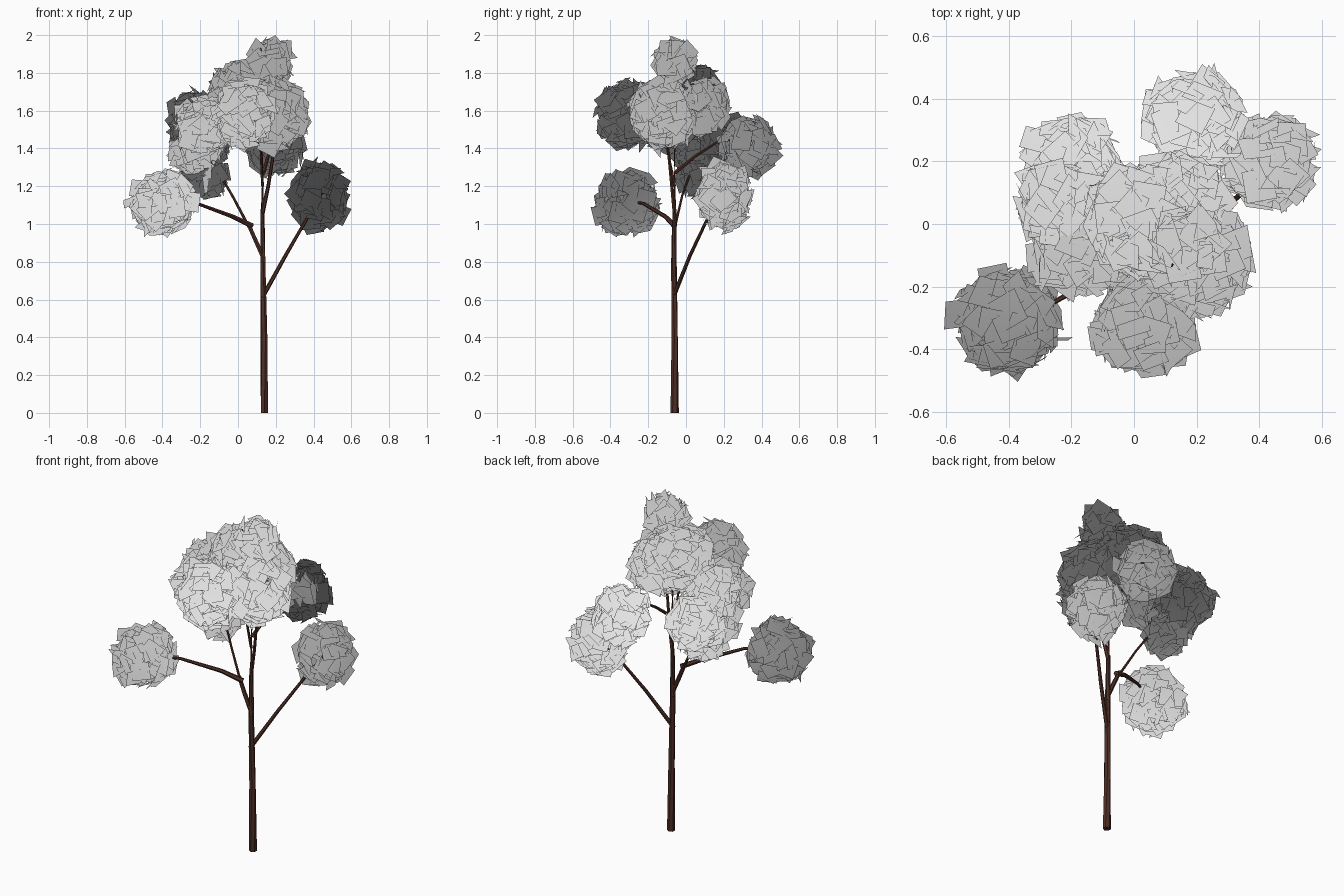
import bpy, math, random
from mathutils import Vector, Matrix

random.seed(7)
if "Cube" in bpy.data.objects:
    bpy.data.objects.remove(bpy.data.objects["Cube"])


def material(name, color):
    m = bpy.data.materials.new(name)
    m.use_nodes = True
    m.diffuse_color = color
    m.node_tree.nodes["Principled BSDF"].inputs["Base Color"].default_value = color
    return m


bark = material("dark brown bark", (0.08, 0.029, 0.02, 1))
leaf = material("pale grey leaves", (0.8, 0.8, 0.8, 1))


def add_mesh(name, verts, faces, mat):
    me = bpy.data.meshes.new(name)
    me.from_pydata(verts, [], faces)
    me.materials.append(mat)
    ob = bpy.data.objects.new(name, me)
    bpy.context.collection.objects.link(ob)
    return ob


def limb(name, points, r0, r1, sides=6):
    """Tapered faceted tube along a path."""
    pts = [Vector(p) for p in points]
    verts, faces = [], []
    for i, p in enumerate(pts):
        d = pts[min(i + 1, len(pts) - 1)] - pts[max(i - 1, 0)]
        rot = d.to_track_quat('Z', 'Y')
        r = r0 + (r1 - r0) * i / (len(pts) - 1)
        for k in range(sides):
            a = math.tau * k / sides
            verts.append(p + rot @ Vector((r * math.cos(a), r * math.sin(a), 0)))
    for i in range(len(pts) - 1):
        for k in range(sides):
            a, b = i * sides + k, i * sides + (k + 1) % sides
            faces.append((a, b, b + sides, a + sides))
    n = len(verts)
    faces += [tuple(reversed(range(sides))), tuple(range(n - sides, n))]
    return add_mesh(name, verts, faces, bark)


def twigs(name, tip, direction):
    """Small fork at the end of a branch."""
    tip, d = Vector(tip), Vector(direction).normalized()
    for i in range(3):
        side = Vector((random.uniform(-1, 1), random.uniform(-1, 1), random.uniform(-.3, 1)))
        end = tip + d * 0.06 + side * 0.06
        limb(f"{name}_{i + 1}", [tip, (tip + end) / 2 + d * 0.01, end], 0.004, 0.002, 4)


# Trunk and branches
limb("trunk", [(.14, -.06, 0), (.137, -.06, .4), (.132, -.064, .8), (.13, -.06, 1.08)], .022, .011)
BRANCHES = {
    "leader": ([(.13, -.06, 1.08), (.13, -.06, 1.45), (.14, -.09, 1.84)], .008, .003),
    "left_fork": ([(.135, -.065, .82), (.09, -.065, .92), (.05, -.06, 1.01)], .013, .011),
    "low_branch": ([(.075, -.06, .99), (-.03, -.11, 1.04), (-.22, -.23, 1.11), (-.38, -.32, 1.12)], .015, .005),
    "back_branch": ([(.06, -.06, .98), (-.03, -.02, 1.15), (-.13, .04, 1.32), (-.2, .14, 1.45)], .008, .004),
    "side_branch": ([(.128, -.068, .61), (.25, .02, .83), (.36, .11, 1.02), (.43, .19, 1.14)], .012, .006),
    "upper_branch": ([(.13, -.06, 1.06), (.16, -.075, 1.2), (.2, -.1, 1.45), (.21, -.1, 1.58)], .012, .005),
    "rear_branch": ([(.135, -.06, 1.27), (.16, .05, 1.36), (.19, .16, 1.43), (.2, .3, 1.46)], .011, .004),
    "front_branch": ([(.13, -.06, 1.2), (.12, -.1, 1.4), (.04, -.28, 1.55)], .008, .004),
}
for name, (path, r0, r1) in BRANCHES.items():
    limb(name, path, r0, r1)
    if name != "left_fork":
        twigs(name + "_twig", path[-1], Vector(path[-1]) - Vector(path[-2]))

# Points the foliage grows away from
CROWN = (.11, .03, .65)
BACK = (.11, .1, .65)
FORK = (.1, -.06, .78)
REAR = (.13, -.06, .92)
SIDE = (.13, -.06, .62)

# Leaf clumps: centre, radius, height stretch, growth origin
CLUMPS = {
    "low_clump": ((-.4, -.31, 1.11), .155, 1, FORK),
    "side_clump": ((.43, .2, 1.15), .135, 1.22, SIDE),
    "top_clump": ((.175, -.06, 1.86), .1, 1, CROWN),
    "front_clump": ((.03, -.32, 1.58), .145, 1.15, CROWN),
    "upper_clump": ((.19, -.11, 1.58), .17, 1, CROWN),
    "back_clump": ((-.2, .19, 1.43), .14, 1, CROWN),
    "left_clump": ((-.23, .07, 1.56), .125, 1, CROWN),
    "middle_clump": ((-.18, -.08, 1.52), .135, 1, BACK),
    "lower_clump": ((-.22, .05, 1.39), .12, 1, BACK),
    "rear_clump": ((.195, .33, 1.41), .14, 1, REAR),
    "hanging_clump": ((-.16, .07, 1.25), .095, 1, CROWN),
    "crown_clump": ((.02, .01, 1.68), .165, 1, CROWN),
    "inner_clump": ((.14, .08, 1.62), .135, 1, CROWN),
}


def clump(name, centre, radius, stretch, origin):
    """Shell of square leaf cards, shaded along the direction of growth."""
    c, o = Vector(centre), Vector(origin)
    verts, faces = [], []
    count = int(4300 * radius * radius * stretch)
    for i in range(count):
        z = 1 - 2 * (i + .5) / count
        a = i * math.pi * (3 - math.sqrt(5))
        s = math.sqrt(1 - z * z)
        jitter = Vector([random.gauss(0, .13) for _ in range(3)])
        n = (Vector((s * math.cos(a), s * math.sin(a), z)) + jitter).normalized()
        tilt = Vector([random.gauss(0, .33) for _ in range(3)])
        rot = (n + tilt).to_track_quat('Z', 'Y').to_matrix() @ Matrix.Rotation(random.uniform(0, math.tau), 3, 'Z')
        h = random.uniform(.042, .056)
        p = c + Vector((n.x, n.y, n.z * stretch)) * radius * random.uniform(.88, 1.05)
        b = len(verts)
        verts += [p + rot @ Vector((x * h, y * h, 0)) for x, y in ((-1, -1), (1, -1), (1, 1), (-1, 1))]
        faces.append((b, b + 1, b + 2, b + 3))
    me = add_mesh(name, verts, faces, leaf).data
    me.shade_smooth()
    growth = (c - o).normalized() * 0.6
    me.normals_split_custom_set_from_vertices([((v - o).normalized() * 0.4 + growth).normalized() for v in verts])


for name, spec in CLUMPS.items():
    clump(name, *spec)
